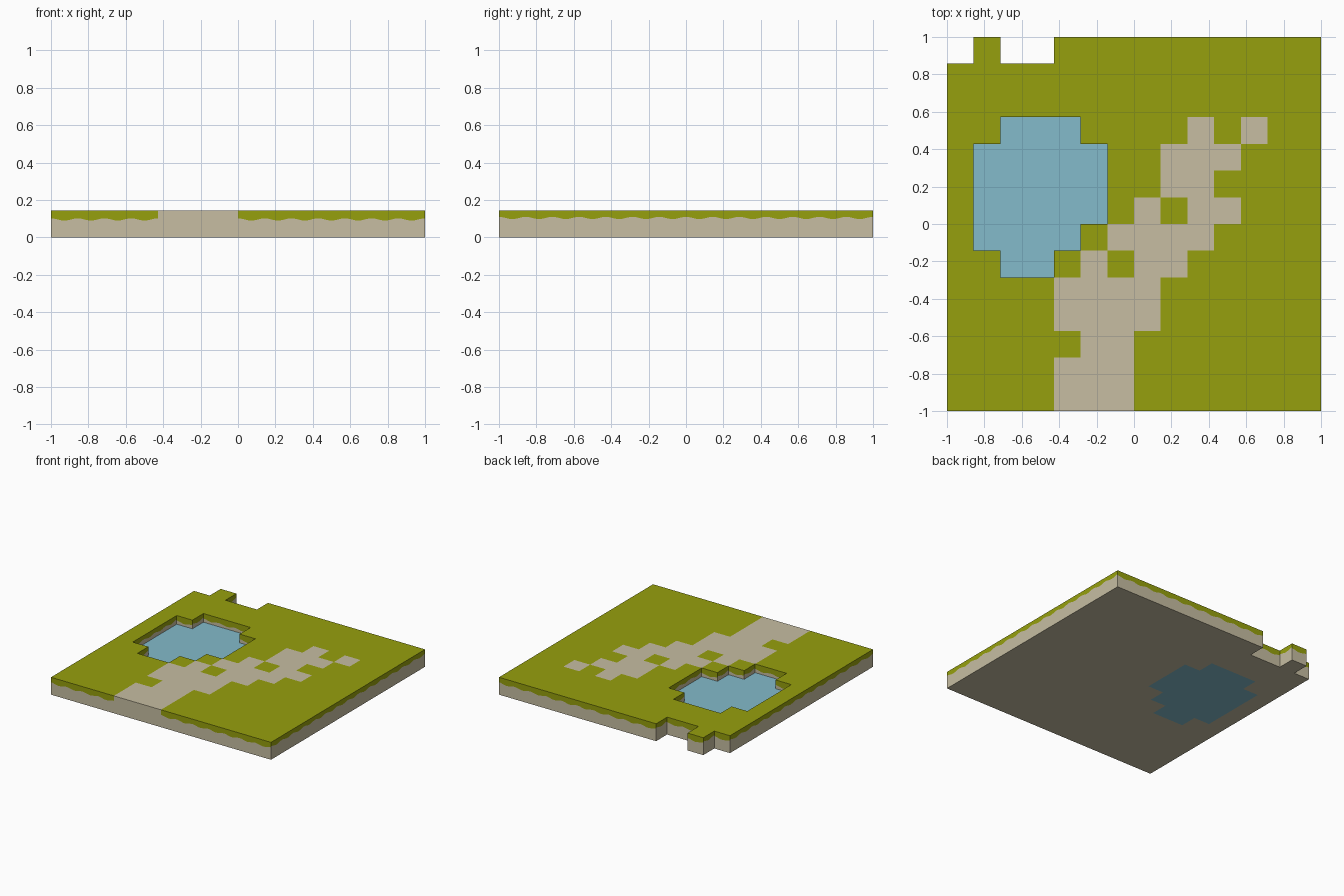
import bpy, bmesh, math

if "Cube" in bpy.data.objects:
    bpy.data.objects.remove(bpy.data.objects["Cube"])

N = 14
C = 2 / N              # cell size and slab height
WATER_Z = C / 2        # pool surface level
STEPS = 12             # strips per cell in the scalloped grass fringe

# Cell map seen from the top: g grass, p path, w water, . empty
MAP = [
    ".g..gggggggggg",
    "gggggggggggggg",
    "gggggggggggggg",
    "ggwwwggggpgpgg",
    "gwwwwwggpppggg",
    "gwwwwwggppgggg",
    "gwwwwwgpgppggg",
    "gwwwwgppppgggg",
    "ggwwgpgppggggg",
    "ggggppppgggggg",
    "ggggppppgggggg",
    "gggggppggggggg",
    "ggggpppggggggg",
    "ggggpppggggggg",
]


def cell(i, j):
    return MAP[N - 1 - j][i] if 0 <= i < N and 0 <= j < N else "."


def material(name, rgb):
    m = bpy.data.materials.new(name)
    m.diffuse_color = (*rgb, 1)
    m.use_nodes = True
    m.node_tree.nodes["Principled BSDF"].inputs["Base Color"].default_value = m.diffuse_color
    return m


grass = material("grass green", (0.305, 0.350, 0.004))
earth = material("earth beige", (0.571, 0.515, 0.361))
water = material("water blue", (0.227, 0.497, 0.597))


def quad(bm, pts, mat=0):
    f = bm.faces.new([bm.verts.new(p) for p in pts])
    f.material_index = mat


def finish(bm, name, mats):
    bmesh.ops.remove_doubles(bm, verts=bm.verts, dist=1e-5)
    me = bpy.data.meshes.new(name)
    bm.to_mesh(me)
    bm.free()
    for m in mats:
        me.materials.append(m)
    ob = bpy.data.objects.new(name, me)
    bpy.context.collection.objects.link(ob)


def flat(bm, i, j, z, mat, up=True):
    x, y = -1 + i * C, -1 + j * C
    p = [(x, y, z), (x + C, y, z), (x + C, y + C, z), (x, y + C, z)]
    quad(bm, p if up else p[::-1], mat)


def wall(bm, i, j, dx, dy, z0, z1, mat, fringe):
    """Outward wall of one cell; fringe adds a scalloped grass border."""
    cx, cy = -1 + (i + .5) * C, -1 + (j + .5) * C

    def pt(t, z):
        s = (t - .5) * C
        return (cx + dx * C / 2 - dy * s, cy + dy * C / 2 + dx * s, z)

    if not fringe:
        quad(bm, [pt(0, z0), pt(1, z0), pt(1, z1), pt(0, z1)], mat)
        return
    depth = 0.047 if dy else 0.039

    def edge(t):
        return z1 - depth + 0.006 * math.cos(2 * math.pi * t)

    for k in range(STEPS):
        a, b = k / STEPS, (k + 1) / STEPS
        quad(bm, [pt(a, z0), pt(b, z0), pt(b, edge(b)), pt(a, edge(a))], 1)
        quad(bm, [pt(a, edge(a)), pt(b, edge(b)), pt(b, z1), pt(a, z1)], 0)


SIDES = [(1, 0), (-1, 0), (0, 1), (0, -1)]
land, pool = bmesh.new(), bmesh.new()
for j in range(N):
    for i in range(N):
        kind = cell(i, j)
        if kind in "gp":
            # Land cell: top, underside, and walls where it meets air or water
            flat(land, i, j, C, 0 if kind == "g" else 1)
            flat(land, i, j, 0, 1, up=False)
            for dx, dy in SIDES:
                other = cell(i + dx, j + dy)
                if other in ".w":
                    z0 = WATER_Z if other == "w" else 0
                    wall(land, i, j, dx, dy, z0, C, 1, kind == "g")
        elif kind == "w":
            # Water cell: half-height slab
            flat(pool, i, j, WATER_Z, 0)
            flat(pool, i, j, 0, 0, up=False)
            for dx, dy in SIDES:
                if cell(i + dx, j + dy) != "w":
                    wall(pool, i, j, dx, dy, 0, WATER_Z, 0, False)

finish(land, "ground_slab", [grass, earth])
finish(pool, "pond_water", [water])
